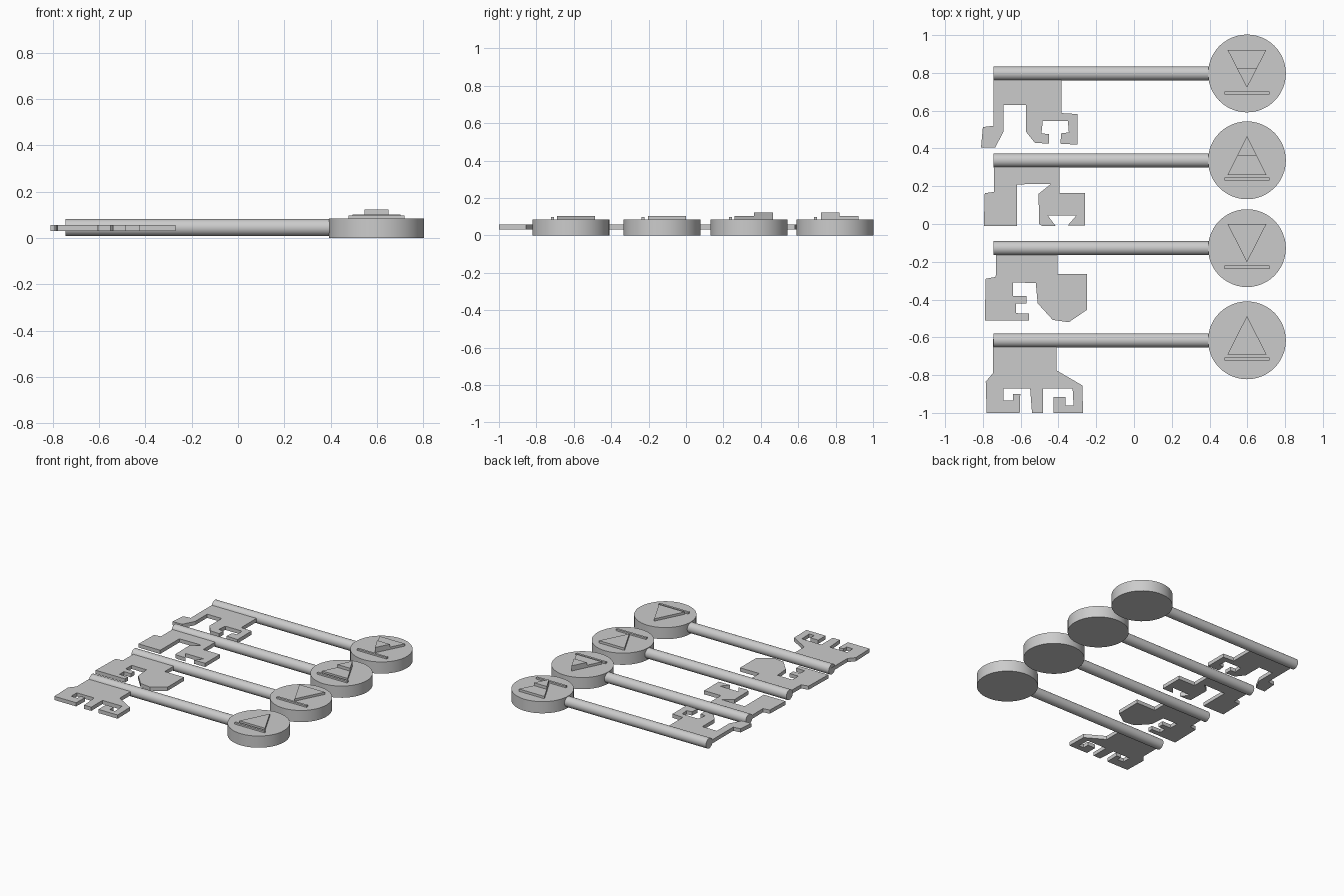
import bpy, bmesh, math

if "Cube" in bpy.data.objects:
    bpy.data.objects.remove(bpy.data.objects["Cube"])

HEAD_X, HEAD_R = 0.598, 0.206


def prism(name, pts, z0, z1):
    """Extrude a flat outline between two heights."""
    bm = bmesh.new()
    face = bm.faces.new([bm.verts.new((x, y, z0)) for x, y in pts])
    res = bmesh.ops.extrude_face_region(bm, geom=[face])
    top = [v for v in res["geom"] if isinstance(v, bmesh.types.BMVert)]
    bmesh.ops.translate(bm, verts=top, vec=(0, 0, z1 - z0))
    bmesh.ops.recalc_face_normals(bm, faces=bm.faces)
    mesh = bpy.data.meshes.new(name)
    bm.to_mesh(mesh)
    bm.free()
    ob = bpy.data.objects.new(name, mesh)
    bpy.context.collection.objects.link(ob)
    return ob


def cylinder(name, r, length, loc, rot=(0, 0, 0), sides=48):
    bpy.ops.mesh.primitive_cylinder_add(vertices=sides, radius=r, depth=length,
                                        location=loc, rotation=rot)
    ob = bpy.context.object
    ob.name = name
    bpy.ops.object.shade_smooth_by_angle(angle=math.radians(35))
    return ob


# Blade outlines, starting and ending inside the shaft
blade_1 = [(-.745, .79), (-.745, .52), (-.8, .513), (-.81, .405), (-.735, .405),
           (-.69, .49), (-.69, .63), (-.573, .63), (-.573, .49), (-.525, .43),
           (-.45, .425), (-.45, .475), (-.49, .48), (-.483, .545), (-.35, .545),
           (-.345, .485), (-.385, .48), (-.39, .425), (-.298, .42),
           (-.298, .582), (-.385, .587), (-.385, .79)]
blade_2 = [(-.74, .335), (-.74, .17), (-.79, .163), (-.795, -.01), (-.62, -.01),
           (-.62, .21), (-.44, .212), (-.505, .16), (-.503, .01), (-.467, -.015),
           (-.415, -.01), (-.457, .045), (-.305, .045), (-.35, -.007),
           (-.26, -.007), (-.26, .163), (-.395, .163), (-.395, .335)]
blade_2[8:10] = [(-.503, .0), (-.485, -.01)]
blade_3 = [(-.73, -.13), (-.732, -.28), (-.785, -.29), (-.79, -.51), (-.555, -.51),
           (-.555, -.475), (-.625, -.472), (-.625, -.42), (-.57, -.42),
           (-.57, -.38), (-.64, -.38), (-.64, -.31), (-.52, -.312), (-.51, -.42),
           (-.43, -.508), (-.345, -.52), (-.25, -.455), (-.25, -.265),
           (-.405, -.265), (-.405, -.13)]
blade_4 = [(-.747, -.61), (-.747, -.79), (-.785, -.835), (-.78, -1), (-.605, -1),
           (-.602, -.9), (-.64, -.9), (-.64, -.935), (-.69, -.935), (-.69, -.87),
           (-.55, -.87), (-.54, -1), (-.483, -1), (-.483, -.87), (-.325, -.87),
           (-.32, -.96), (-.362, -.96), (-.362, -.915), (-.425, -.915),
           (-.425, -1), (-.27, -1), (-.273, -.855), (-.41, -.775), (-.41, -.61)]

# key: shaft y, blade, triangle base y, apex y, bar y, raised tip
keys = [(.797, blade_1, .922, .722, .693, True),
        (.337, blade_2, .26, .465, .237, True),
        (-.128, blade_3, 0, -.202, -.229, False),
        (-.616, blade_4, -.69, -.487, -.714, False)]

for i, (y, blade, base, apex, bar, raised) in enumerate(keys, 1):
    # round head and shaft
    z1 = .085
    cylinder(f"key_{i}_head", HEAD_R, z1, (HEAD_X, y, z1 / 2))
    cylinder(f"key_{i}_shaft", .037, 1.185, (-.1525, y, .045),
             (0, math.pi / 2, 0), 32)
    # toothed blade
    prism(f"key_{i}_blade", blade, .03, .057)
    # triangle emblem
    prism(f"key_{i}_triangle", [(HEAD_X - .103, base), (HEAD_X + .103, base),
                                (HEAD_X, apex)], .08, .102)
    if raised:
        mid = (base + apex) / 2
        prism(f"key_{i}_raised_tip", [(HEAD_X - .052, mid), (HEAD_X + .052, mid),
                                      (HEAD_X, apex)], .1, .123)
    # underline bar
    prism(f"key_{i}_bar", [(HEAD_X - .12, bar - .008), (HEAD_X + .12, bar - .008),
                           (HEAD_X + .12, bar + .008), (HEAD_X - .12, bar + .008)],
          .08, .097)
